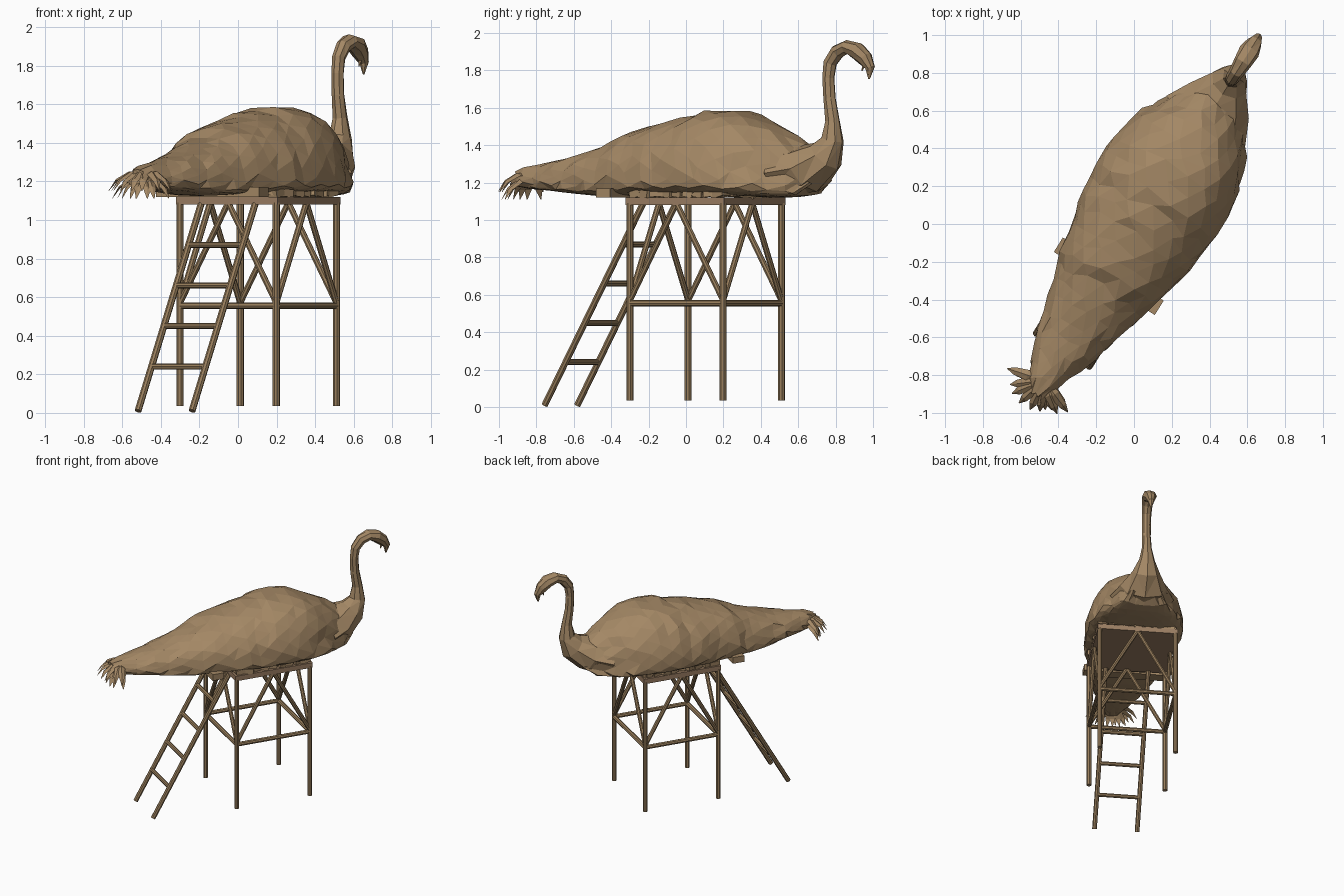
import bpy, bmesh, math, random
from mathutils import Matrix, Vector

random.seed(4)
if bpy.data.objects.get("Cube"):
    bpy.data.objects.remove(bpy.data.objects["Cube"])

# Everything is built along local +y, then turned to the diagonal heading
PLACE = Matrix.Translation((0.105, 0.105, 0)) @ Matrix.Rotation(math.radians(-32), 4, 'Z')
HALF = 0.294


def material(name, colour):
    mat = bpy.data.materials.new(name)
    mat.use_nodes = True
    mat.diffuse_color = (*colour, 1)
    mat.node_tree.nodes["Principled BSDF"].inputs["Base Color"].default_value = (*colour, 1)
    return mat


STRAW = material("straw tan", (0.37, 0.245, 0.13))
POLE = material("pole brown", (0.31, 0.205, 0.105))
BOARD = material("board brown", (0.33, 0.21, 0.125))


def finish(bm, name, mat):
    bmesh.ops.recalc_face_normals(bm, faces=bm.faces)
    bm.transform(PLACE)
    mesh = bpy.data.meshes.new(name)
    bm.to_mesh(mesh)
    bm.free()
    mesh.materials.append(mat)
    bpy.context.collection.objects.link(bpy.data.objects.new(name, mesh))


def pole(name, start, end, radius):
    start, end = Vector(start), Vector(end)
    span = end - start
    bm = bmesh.new()
    turn = span.to_track_quat('Z', 'Y').to_matrix().to_4x4()
    bmesh.ops.create_cone(bm, cap_ends=True, segments=8, radius1=radius, radius2=radius,
                          depth=span.length, matrix=Matrix.Translation((start + end) / 2) @ turn)
    finish(bm, name, POLE)


def box(bm, centre, size, spin=0, tilt=0):
    bmesh.ops.create_cube(bm, size=1, matrix=Matrix.Translation(centre)
                          @ Matrix.Rotation(spin, 4, 'Z') @ Matrix.Rotation(tilt, 4, 'Y')
                          @ Matrix.Diagonal((*size, 1)))


def loft(name, rings, mat):
    bm = bmesh.new()
    loops = [[bm.verts.new(p) for p in ring] for ring in rings]
    n = len(loops[0])
    for a, b in zip(loops, loops[1:]):
        for i in range(n):
            bm.faces.new((a[i], a[(i + 1) % n], b[(i + 1) % n], b[i]))
    bm.faces.new(loops[0])
    bm.faces.new(loops[-1])
    bmesh.ops.triangulate(bm, faces=bm.faces, quad_method='SHORT_EDGE')
    finish(bm, name, mat)


def blend(table, u):
    """Read a row of values at u from a table sorted by its first column."""
    for a, b in zip(table, table[1:]):
        if u <= b[0]:
            t = (u - a[0]) / (b[0] - a[0])
            return [p + (q - p) * t for p, q in zip(a, b)][1:]
    return table[-1][1:]


# Body: position along axis, half width, top height, bottom height
BODY = [(-1.17, .05, 1.26, 1.18), (-1.08, .085, 1.295, 1.165), (-.87, .165, 1.325, 1.15),
        (-.6, .245, 1.40, 1.125), (-.4, .295, 1.485, 1.13), (-.2, .345, 1.53, 1.13),
        (0, .37, 1.575, 1.13), (.2, .372, 1.60, 1.13), (.34, .345, 1.565, 1.125),
        (.5, .27, 1.48, 1.12), (.62, .195, 1.40, 1.125), (.71, .12, 1.37, 1.19)]
rings = []
RINGS, SIDES = 24, 20
for k in range(RINGS):
    u = BODY[0][0] + (BODY[-1][0] - BODY[0][0]) * k / (RINGS - 1)
    width, top, bottom = blend(BODY, u)
    mid = bottom + 0.2 * (top - bottom)
    ring = []
    for i in range(SIDES):
        a = 2 * math.pi * (i + 0.5 * (k % 2)) / SIDES
        c, s = math.cos(a), math.sin(a)
        # Overlapping feather tiers step outwards towards the tail
        tier = 1 + (0.035 * (0.5 - (k % 3) / 2) if u < 0.2 and s > 0.1 else 0)
        tier += random.uniform(-0.025, 0.02)
        x = math.copysign(abs(c) ** 0.85, c) * width * tier
        z = mid + (top - mid) * s * tier if s > 0 else mid - (mid - bottom) * abs(s) ** 0.5
        shift = random.uniform(-0.022, 0.022) - 0.03 * abs(c) * (s > 0)
        ring.append((x, u + shift, z))
    rings.append(ring)
loft("bird_body", rings, STRAW)

# Neck and head: along, height, half width, half thickness
NECK = [(.52, 1.25, .25, .12), (.65, 1.275, .18, .13), (.755, 1.345, .105, .10),
        (.80, 1.43, .062, .062), (.80, 1.53, .04, .04), (.78, 1.65, .034, .035),
        (.775, 1.76, .034, .033), (.785, 1.84, .036, .038), (.83, 1.90, .04, .04),
        (.89, 1.925, .05, .038), (.955, 1.905, .054, .048), (1.005, 1.865, .042, .044),
        (1.037, 1.815, .024, .026), (1.03, 1.755, .004, .005)]
rings = []
for k, (y, z, w, t) in enumerate(NECK):
    before, after = NECK[max(k - 1, 0)], NECK[min(k + 1, len(NECK) - 1)]
    ahead = Vector((0, after[0] - before[0], after[1] - before[1])).normalized()
    up = Vector((1, 0, 0)).cross(ahead)
    ring = []
    for i in range(8):
        a = 2 * math.pi * i / 8 + math.pi / 2
        grow = random.uniform(0.94, 1.06)
        ring.append(Vector((math.cos(a) * w * grow, y, z)) + up * math.sin(a) * t * grow)
    rings.append(ring)
loft("bird_neck_and_head", rings, STRAW)

# Lower beak under the hooked upper one
bm = bmesh.new()
bmesh.ops.create_cone(bm, cap_ends=True, segments=5, radius1=0.018, radius2=0.002, depth=0.06,
                      matrix=Matrix.Translation((0, 0.995, 1.825)) @ Matrix.Rotation(2.8, 4, 'X'))
finish(bm, "lower_beak", STRAW)

# Drooping tail plumes, fanned in two layers, longest at the sides
bm = bmesh.new()
for layer in range(2):
    for i in range(8):
        a = math.radians(-70 + 20 * i) + random.uniform(-0.12, 0.12)
        length = random.uniform(0.13, 0.17) + 0.05 * abs(math.sin(a)) - 0.03 * layer
        out = Vector((math.sin(a), -math.cos(a), 0))
        side = Vector((out.y, -out.x, 0))
        root = Vector((0, -1.10, 1.24 - 0.03 * layer))
        rows = []
        for f, half, drop in ((0, .014, 0), (.45, .028, .005), (.8, .02, .04), (1, .002, .09)):
            p = root + out * length * f - Vector((0, 0, drop + 0.01 * layer * f))
            ridge = p + Vector((0, 0, half * 0.6))
            rows.append([bm.verts.new(q) for q in (p - side * half, ridge, p + side * half)])
        for r, s in zip(rows, rows[1:]):
            for j in range(3):
                m = (j + 1) % 3
                bm.faces.new((r[j], r[m], s[m], s[j]))
finish(bm, "tail_plumes", STRAW)

# Platform slab and the cross beam under the tail
bm = bmesh.new()
box(bm, (0, 0, 1.10), (0.62, 0.62, 0.04))
finish(bm, "platform", BOARD)
bm = bmesh.new()
box(bm, (0, -0.45, 1.145), (0.63, 0.09, 0.05))
finish(bm, "cross_beam", STRAW)

# Ragged straw bundles between platform and body
bm = bmesh.new()
for side in range(4):
    turn = Matrix.Rotation(side * math.pi / 2, 4, 'Z')
    for i in range(9):
        spot = turn @ Vector((-0.26 + 0.065 * i, HALF - 0.025, 1.14))
        size = (random.uniform(.05, .09), random.uniform(.05, .09), random.uniform(.025, .04))
        box(bm, spot, size, side * math.pi / 2 + random.uniform(-0.4, 0.4),
            random.uniform(-0.25, 0.25))
finish(bm, "straw_bundles", STRAW)

# Legs, ring beams and inverted V braces on each side
corners = [(HALF, HALF), (-HALF, HALF), (-HALF, -HALF), (HALF, -HALF)]
for i, (a, b) in enumerate(zip(corners, corners[1:] + corners[:1])):
    pole(f"leg_{i}", (*a, 0.035), (*a, 1.09), 0.019)
    pole(f"ring_beam_{i}", (*a, 0.555), (*b, 0.555), 0.017)
    apex = ((a[0] + b[0]) / 2, (a[1] + b[1]) / 2, 1.09)
    for j, foot in enumerate((a, b)):
        pole(f"brace_{i}_{j}", (*foot, 0.57), apex, 0.016)

# Ladder leaning on the tail side
FOOT, HEAD = (-0.912, 0.01), (-0.285, 1.10)
for name, x in (("right", -0.165), ("left", 0.165)):
    pole(f"ladder_rail_{name}", (x, *FOOT), (x, *HEAD), 0.018)
for i in range(4):
    z = 0.24 + 0.21 * i
    y = FOOT[0] + (HEAD[0] - FOOT[0]) * (z - FOOT[1]) / (HEAD[1] - FOOT[1])
    pole(f"ladder_rung_{i}", (-0.165, y, z), (0.165, y, z), 0.016)
